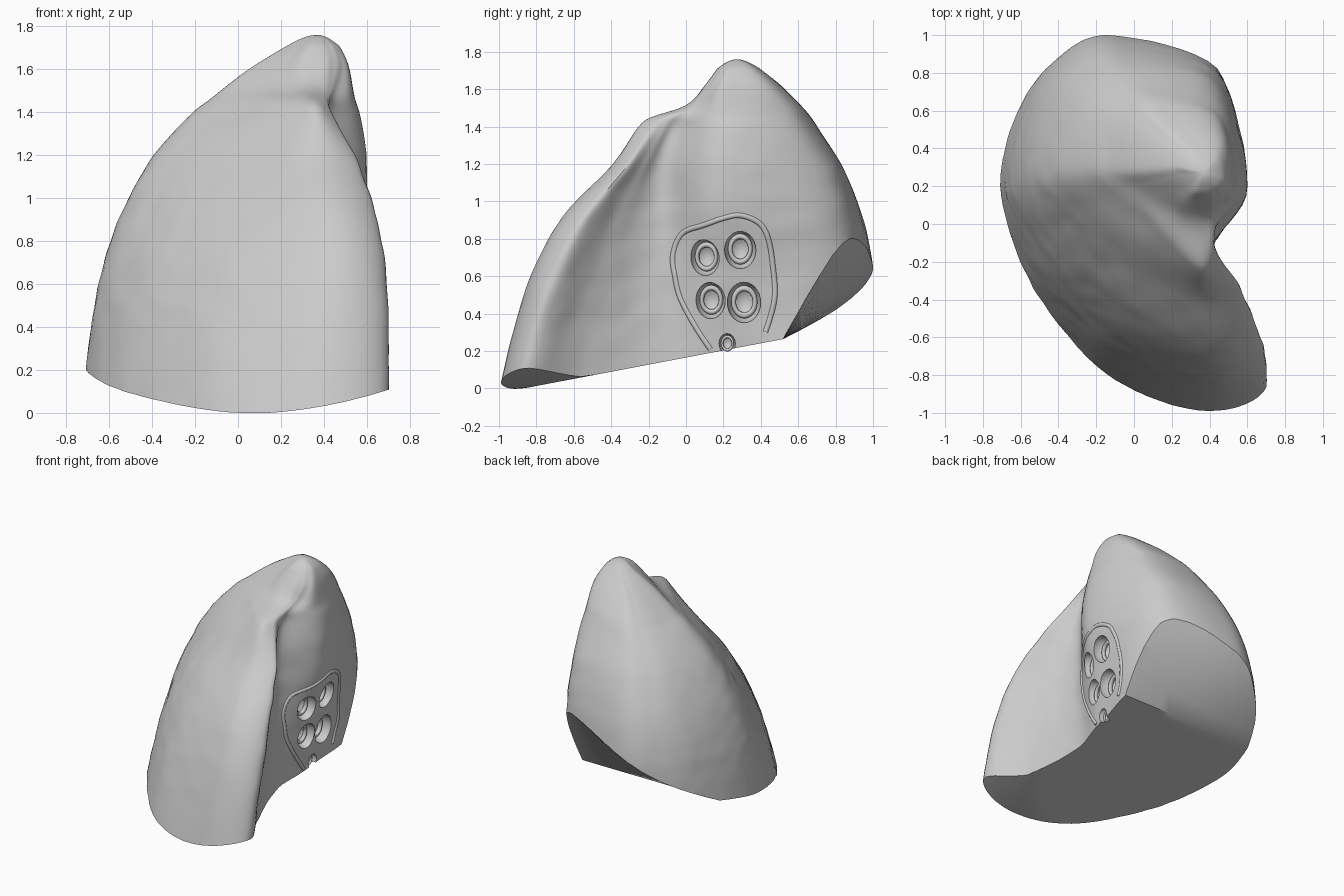
import bpy, bmesh, math
from mathutils import Vector, noise
from mathutils.bvhtree import BVHTree

if "Cube" in bpy.data.objects:
    bpy.data.objects.remove(bpy.data.objects["Cube"])

# Level: z, left x, then x,y of front, front ridge, groove, medial bulge, back corner, back
LEVELS = [
    (-.05, -.73, .38, -1.01, .70, -.90, .43, -.15, .45, .22, .50, .82, -.12, 1.02),
    (.35, -.69, .42, -.91, .70, -.80, .42, -.15, .49, .22, .46, .83, -.12, 1.01),
    (.65, -.635, .44, -.81, .69, -.69, .42, -.15, .53, .22, .44, .83, -.12, 1.0),
    (.93, -.54, .42, -.65, .64, -.54, .42, -.12, .59, .20, .44, .80, -.08, .94),
    (1.2, -.39, .36, -.39, .54, -.32, .42, -.10, .60, .20, .44, .72, .0, .83),
    (1.38, -.23, .35, -.27, .44, -.20, .42, -.04, .57, .20, .45, .62, .06, .715),
    (1.45, -.14, .33, -.19, .40, -.15, .44, .0, .55, .20, .45, .58, .09, .67),
    (1.51, -.07, .30, .0, .39, .02, .46, .09, .54, .20, .45, .55, .12, .62),
    (1.62, .08, .29, .11, .40, .10, .48, .15, .515, .22, .46, .46, .20, .51),
    (1.71, .23, .33, .17, .39, .17, .45, .20, .47, .25, .44, .36, .32, .395),
]
APEX = Vector((.37, .27, 1.76))


def spline(p0, p1, p2, p3, t):
    """Catmull-Rom blend of equal-length tuples."""
    return [.5 * (2 * b + (c - a) * t + (2 * a - 5 * b + 4 * c - d) * t * t
                  + (3 * b - a - 3 * c + d) * t ** 3) for a, b, c, d in zip(p0, p1, p2, p3)]


def section(row, steps=8):
    """Closed cross-section through the control points of a level."""
    z, xl = row[:2]
    F, R, G, M, C, B = [(row[i], row[i + 1]) for i in range(2, 14, 2)]
    yl = .2 + .1 * max(0, z - .7)
    S = ((R[0] * .5 + G[0] * .5) - .08 * (R[0] - G[0]), (R[1] + G[1]) / 2 + .06 * (R[1] - G[1]))
    back = [(B[0] - (B[0] - xl) * u, yl + (B[1] - yl) * v) for u, v in ((.56, .81), (.87, .47))]
    # front quarter flattens from an ellipse towards a chord with height
    flat = .15 * max(z, 0) + .22 * z * z + .22 * math.exp(-((z - 1.42) / .08) ** 2)
    front = []
    for u, v in ((.90, .35), (.715, .617), (.44, .858)):
        k = 1 - flat + flat / (u + v)
        front.append((F[0] - (F[0] - xl) * u * k, yl - (yl - F[1]) * v * k))
    pts = [F, R, S, G, M, C, B, *back, (xl, yl), *front]
    n = len(pts)
    return [Vector((*spline(pts[i - 1], pts[i], pts[(i + 1) % n], pts[(i + 2) % n], k / steps), z))
            for i in range(n) for k in range(steps)]


def finish(name, bm):
    bmesh.ops.recalc_face_normals(bm, faces=bm.faces)
    me = bpy.data.meshes.new(name)
    bm.to_mesh(me)
    bm.free()
    ob = bpy.data.objects.new(name, me)
    bpy.context.collection.objects.link(ob)
    return ob


def cut(ob, cutter):
    mod = ob.modifiers.new("cut", 'BOOLEAN')
    mod.operation, mod.solver, mod.object = 'DIFFERENCE', 'EXACT', cutter
    bpy.context.view_layer.objects.active = ob
    bpy.ops.object.modifier_apply(modifier=mod.name)
    bpy.data.objects.remove(cutter)


# Lung body: loft of sections closed by a rounded apex
rings = []
for i in range(len(LEVELS) - 1):
    a, d = LEVELS[max(i - 1, 0)], LEVELS[min(i + 2, len(LEVELS) - 1)]
    steps = 8 if i < 4 else 4
    rings += [section(spline(a, LEVELS[i], LEVELS[i + 1], d, k / steps)) for k in range(steps)]
last = section(LEVELS[-1])
for k in range(5):
    t = k / 5
    rings.append([Vector((*p.lerp(APEX, t).xy, 1.71 + .05 * math.sin(t * math.pi / 2))) for p in last])

bm = bmesh.new()
rows = []
for ring in rings:
    row = []
    for p in ring:
        wobble = .006 * noise.noise(p * 9) if p.z < 1.7 else 0
        row.append(bm.verts.new(p + Vector((wobble, wobble * .5, 0))))
    rows.append(row)
n = len(rows[0])
for lo, hi in zip(rows, rows[1:]):
    for j in range(n):
        bm.faces.new((lo[j], lo[(j + 1) % n], hi[(j + 1) % n], hi[j]))
tip = bm.verts.new(APEX)
for j in range(n):
    bm.faces.new((rows[-1][j], rows[-1][(j + 1) % n], tip))
bm.faces.new(rows[0][::-1])
# Soften the lofted surface a little, away from the tip
for _ in range(3):
    bmesh.ops.smooth_vert(bm, verts=[v for v in bm.verts if 1.25 < v.co.z < 1.7], factor=.5,
                          use_axis_x=True, use_axis_y=True, use_axis_z=True)
lung = finish("lung", bm)


# Base: sloping underside with a steeper facet at the back
def base_height(x, y):
    z = max(.19 * (y + .95) - .015, .23 * max(0, x) ** 2 - .005 if y < 0 else -1)
    return z + max(0, y - .52) * max(.03, .76 + 1.2 * x + .8 * x * x)


xs = [-1 + i * .1 for i in range(21)]
ys = [-1.2 + i * .086 for i in range(20)] + [.52 + i * .1 for i in range(8)]
bm = bmesh.new()
grid = [[bm.verts.new((x, y, base_height(x, y))) for x in xs] for y in ys]
for r0, r1 in zip(grid, grid[1:]):
    for i in range(len(xs) - 1):
        bm.faces.new((r0[i], r0[i + 1], r1[i + 1], r1[i]))
ext = bmesh.ops.extrude_face_region(bm, geom=bm.faces[:])
for v in ext["geom"]:
    if isinstance(v, bmesh.types.BMVert):
        v.co.z = -.6
cut(lung, finish("base_cutter", bm))

# Medial surface lookup for placing hilum details
bm = bmesh.new()
bm.from_mesh(lung.data)
tree = BVHTree.FromBMesh(bm)
bm.free()


def medial(y, z):
    hit = tree.ray_cast(Vector((2, y, z)), Vector((-1, 0, 0)))
    return (hit[0], hit[1]) if hit[0] else (Vector((.45, y, z)), Vector((1, 0, 0)))


# Hilum vessels: oval pits with a raised ring inside each
VESSELS = [(.10, .70, 1), (.29, .74, 1.05), (.13, .47, 1), (.31, .46, 1.12), (.22, .24, .55)]
for k, (y, z, s) in enumerate(VESSELS):
    p, nrm = medial(y, z)
    axis = (nrm + Vector((1, 0, 0))).normalized()
    rot = axis.to_track_quat('Z', 'Y').to_matrix().to_4x4()
    bm = bmesh.new()
    bmesh.ops.create_uvsphere(bm, u_segments=28, v_segments=14, radius=1)
    bmesh.ops.scale(bm, vec=(.08 * s, .098 * s, .10 * s), verts=bm.verts)
    bmesh.ops.rotate(bm, matrix=rot, verts=bm.verts)
    bmesh.ops.translate(bm, vec=p, verts=bm.verts)
    cut(lung, finish("pit_cutter", bm))
    bpy.ops.mesh.primitive_torus_add(major_radius=.054 * s, minor_radius=.012 * s,
                                     major_segments=28, minor_segments=10)
    ring = bpy.context.object
    ring.name = f"vessel_ring_{k + 1}"
    ring.scale = (.95, 1.2, 1.3)
    ring.rotation_euler = rot.to_euler()
    ring.location = p - axis * .06 * s
    bpy.ops.object.shade_smooth()

# Hilum rim: raised pleural fold following the surface
RIM = [(.13, .21), (.05, .33), (-.03, .48), (-.06, .6), (-.07, .72), (-.02, .83), (.1, .875),
       (.2, .91), (.29, .925), (.39, .885), (.44, .8), (.465, .65), (.475, .5), (.45, .38), (.42, .29)]
cu = bpy.data.curves.new("hilum_rim", 'CURVE')
cu.dimensions, cu.bevel_depth, cu.bevel_resolution = '3D', .016, 3
cu.use_fill_caps = True
sp = cu.splines.new('POLY')
path = []
for i in range(len(RIM) - 1):
    for k in range(5):
        path.append(spline(RIM[max(i - 1, 0)], RIM[i], RIM[i + 1], RIM[min(i + 2, len(RIM) - 1)], k / 5))
sp.points.add(len(path) - 1)
for pt, (y, z) in zip(sp.points, path):
    p, nrm = medial(y, z)
    pt.co = (*(p - nrm * .007), 1)
rim = bpy.data.objects.new("hilum_rim", cu)
bpy.context.collection.objects.link(rim)

# Smooth shading with crisp base edge
bpy.ops.object.select_all(action='DESELECT')
lung.select_set(True)
bpy.context.view_layer.objects.active = lung
bpy.ops.object.shade_smooth_by_angle(angle=math.radians(35))
